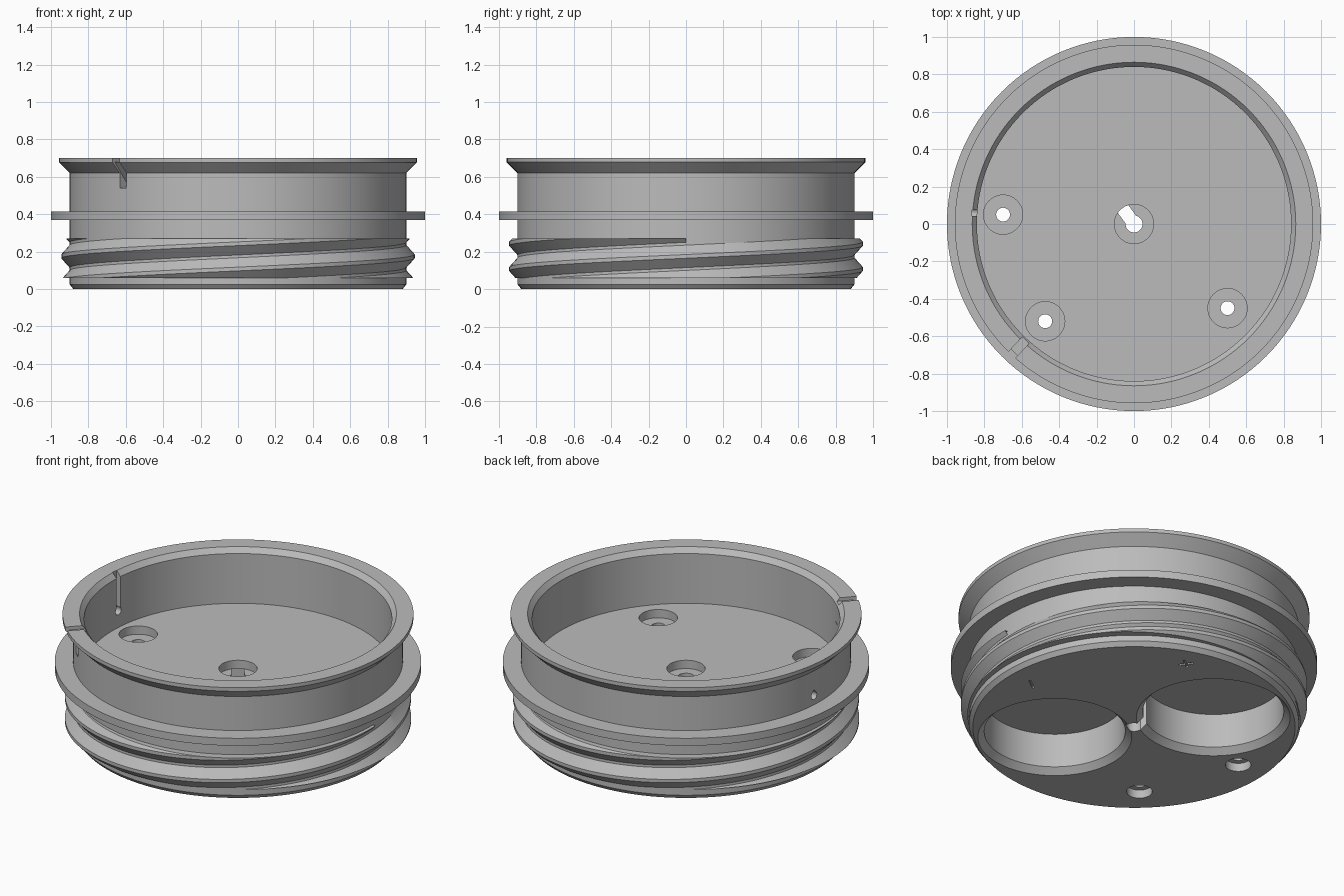
import bpy, bmesh, math
from mathutils import Matrix, Vector

if "Cube" in bpy.data.objects:
    bpy.data.objects.remove(bpy.data.objects["Cube"])

grey = bpy.data.materials.new("plain_grey")
grey.use_nodes = True
tone = (0.5, 0.5, 0.5, 1)
grey.diffuse_color = tone
grey.node_tree.nodes["Principled BSDF"].inputs["Base Color"].default_value = tone

SIDES = 128


def finish(name, bm):
    bmesh.ops.remove_doubles(bm, verts=bm.verts, dist=1e-5)
    bmesh.ops.recalc_face_normals(bm, faces=bm.faces)
    mesh = bpy.data.meshes.new(name)
    bm.to_mesh(mesh)
    bm.free()
    mesh.materials.append(grey)
    obj = bpy.data.objects.new(name, mesh)
    bpy.context.collection.objects.link(obj)
    return obj


def lathe(name, profile, x=0, y=0, sides=SIDES):
    """Revolve an (r, z) profile around a vertical axis."""
    bm = bmesh.new()
    verts = [bm.verts.new((r, 0, z)) for r, z in profile]
    edges = [bm.edges.new(pair) for pair in zip(verts, verts[1:])]
    bmesh.ops.spin(bm, geom=verts + edges, axis=(0, 0, 1), cent=(0, 0, 0),
                   angle=math.tau, steps=sides)
    bmesh.ops.translate(bm, vec=(x, y, 0), verts=bm.verts)
    return finish(name, bm)


def box(name, size, place):
    bm = bmesh.new()
    bmesh.ops.create_cube(bm, size=1, matrix=place @ Matrix.Diagonal((*size, 1)))
    return finish(name, bm)


def turn(degrees, axis="Z"):
    return Matrix.Rotation(math.radians(degrees), 4, axis)


def at(x, y, z):
    return Matrix.Translation((x, y, z))


def select(obj):
    bpy.ops.object.select_all(action="DESELECT")
    obj.select_set(True)
    bpy.context.view_layer.objects.active = obj


def cut(target, cutter):
    mod = target.modifiers.new("cut", "BOOLEAN")
    mod.operation, mod.solver, mod.object = "DIFFERENCE", "EXACT", cutter
    select(target)
    bpy.ops.object.modifier_apply(modifier="cut")
    bpy.data.objects.remove(cutter)


# Cup body with stop ring, flared rim and chamfered bore
body = lathe("cup_body", [
    (0, 0), (0.88, 0), (0.9, 0.025), (0.9, 0.37), (1, 0.37), (1, 0.415), (0.9, 0.415),
    (0.9, 0.62), (0.958, 0.678), (0.958, 0.7), (0.865, 0.7), (0.84, 0.67), (0.84, 0.37), (0, 0.37)])

# Two round pockets underneath
AXIS = 126
for side in (1, -1):
    p = turn(AXIS) @ Vector((0.446 * side, 0, 0))
    cut(body, lathe("pocket_cutter", [
        (0, -0.02), (0.44, -0.02), (0.385, 0.035), (0.385, 0.24), (0, 0.24)], p.x, p.y))

# Screw holes, countersunk from both sides
for x, y in ((-0.7, 0.05), (-0.475, -0.52), (0.5, -0.45)):
    cut(body, lathe("screw_cutter", [
        (0, -0.05), (0.07, -0.05), (0.07, 0.05), (0.037, 0.05), (0.037, 0.32),
        (0.105, 0.32), (0.105, 0.5), (0, 0.5)], x, y, 48))

# Centre hole with a wire slot into one pocket
cut(body, lathe("centre_cutter", [
    (0, -0.05), (0.045, -0.05), (0.045, 0.32), (0.105, 0.32), (0.105, 0.5), (0, 0.5)], 0, 0, 48))
cut(body, box("slot_cutter", (0.12, 0.07, 0.36), turn(AXIS) @ at(0.06, 0, 0.14)))

# Wire groove down the inner wall, ending in a teardrop hole
wall = turn(176)
cut(body, box("groove_cutter", (0.06, 0.034, 0.3), wall @ at(0.838, 0, 0.61)))
cut(body, box("teardrop_tip_cutter", (0.3, 0.024, 0.024),
              wall @ at(0.9, 0, 0.487) @ turn(45, "X")))
bm = bmesh.new()
bmesh.ops.create_cone(bm, cap_ends=True, segments=32, radius1=0.024, radius2=0.024, depth=0.3,
                      matrix=wall @ at(0.9, 0, 0.47) @ turn(90, "Y"))
cut(body, finish("teardrop_cutter", bm))

# Notch across the rim, running down the flare
rim = turn(227)
cut(body, box("notch_cutter", (0.3, 0.05, 0.06), rim @ at(0.9, 0, 0.71)))
cut(body, box("flare_notch_cutter", (0.06, 0.05, 0.26),
              rim @ at(0.945, 0, 0.64) @ turn(40, "Y")))

# Shallow polarity marks beside the pockets
for x, y, angle in ((0.226, 0.71, 36), (0.226, 0.71, 126), (0.73, 0, 36)):
    cut(body, box("mark_cutter", (0.08, 0.012, 0.02), at(x, y, 0) @ turn(angle)))

# Two-start screw thread, cut flat at both ends
LEAD, LOW, HIGH = 0.27, 0.06, 0.27
shape = [(-0.06, 0.9), (-0.01, 0.945), (0.01, 0.945), (0.06, 0.9)]
bm = bmesh.new()
columns = []
for i in range(SIDES + 1):
    angle = math.tau * i / SIDES
    ridge = [(LEAD * (i / SIDES + n / 2 - 2) + 0.04 + d, r) for n in range(6) for d, r in shape]
    column = [(0.89, LOW)]
    # Clamp each profile point to the end planes, sliding along its segment
    for (z0, r0), (z1, r1) in zip(ridge, ridge[1:]):
        for z in (z0, z1):
            c = min(max(z, LOW), HIGH)
            f = min(max((c - z0) / (z1 - z0), 0), 1)
            inside = z0 <= HIGH and z1 >= LOW
            end = LOW if z1 < LOW else HIGH
            column.append((r0 + (r1 - r0) * f, c) if inside else (None, end))
    # Segments beyond the ends collapse onto the nearest real point
    real = [k for k, point in enumerate(column) if point[0] is not None and k > 0]
    column = [column[0]] + [column[min(max(k, real[0]), real[-1])]
                            for k in range(1, len(column))] + [(0.89, HIGH)]
    columns.append([bm.verts.new((r * math.cos(angle), r * math.sin(angle), z)) for r, z in column])
for a, b in zip(columns, columns[1:]):
    for k in range(len(a) - 1):
        bm.faces.new((a[k], b[k], b[k + 1], a[k + 1]))
bmesh.ops.dissolve_degenerate(bm, dist=1e-5, edges=bm.edges)
thread = finish("screw_thread", bm)

for obj in (body, thread):
    select(obj)
    bpy.ops.object.shade_smooth_by_angle(angle=math.radians(20))
